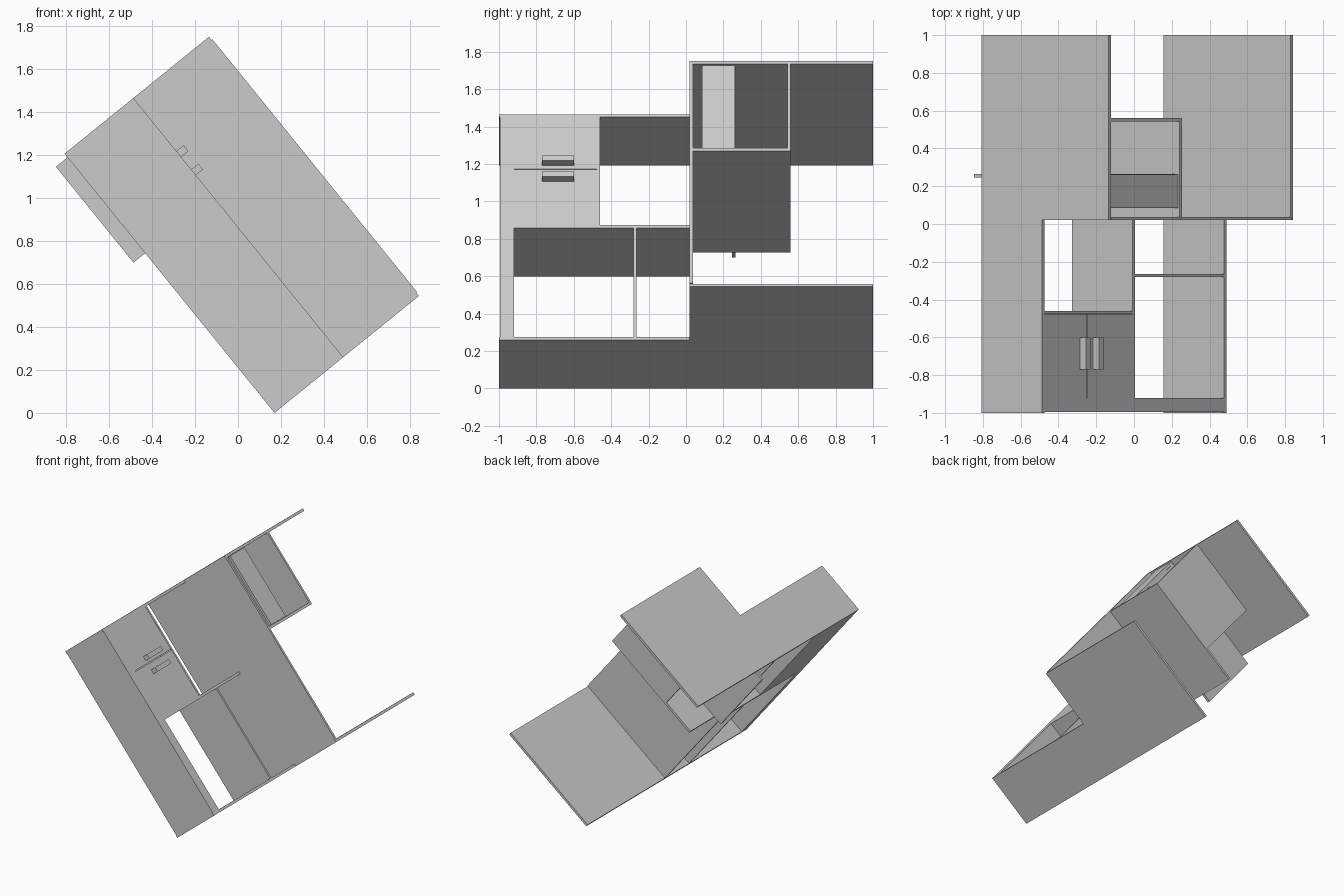
import bpy, bmesh, math
from mathutils import Matrix, Vector

if "Cube" in bpy.data.objects:
    bpy.data.objects.remove(bpy.data.objects["Cube"], do_unlink=True)

grey = bpy.data.materials.new("light grey")
grey.use_nodes = True
color = (0.6, 0.6, 0.6, 1)
grey.diffuse_color = color
grey.node_tree.nodes["Principled BSDF"].inputs["Base Color"].default_value = color

# The desk is built upright (x = depth, y = width, z = height), then tipped over
TILT = Matrix.Translation((0.17, 0, 0)) @ Matrix.Rotation(math.radians(-39), 4, "Y")
HEIGHT, DEEP, SHALLOW, T = 1.553, 0.865, 0.412, 0.02


def prism(name, outline, low, high):
    """Extrude a depth/width outline between two heights."""
    bm = bmesh.new()
    face = bm.faces.new([bm.verts.new((x, y, low)) for x, y in outline])
    top = bmesh.ops.extrude_face_region(bm, geom=[face])["geom"]
    moved = [v for v in top if isinstance(v, bmesh.types.BMVert)]
    bmesh.ops.translate(bm, verts=moved, vec=Vector((0, 0, high - low)))
    bmesh.ops.recalc_face_normals(bm, faces=bm.faces)
    mesh = bpy.data.meshes.new(name)
    bm.to_mesh(mesh)
    bm.free()
    mesh.materials.append(grey)
    obj = bpy.data.objects.new(name, mesh)
    obj.matrix_world = TILT
    bpy.context.collection.objects.link(obj)
    return obj


def board(name, depth, width, height):
    (a, b), (c, d) = depth, width
    return prism(name, [(a, c), (b, c), (b, d), (a, d)], *height)


# L-shaped top and base
ell = [(0, -1), (SHALLOW, -1), (SHALLOW, 0.02), (DEEP, 0.02), (DEEP, 1), (0, 1)]
prism("desk_top", ell, HEIGHT - T, HEIGHT)
prism("base_panel", ell, 0, T)

inner = (T, HEIGHT - T)
board("end_post", (0, SHALLOW), (-0.995, -0.92), inner)
board("middle_partition", (0, DEEP + 0.005), (0.02, 0.037), inner)

# Shallow wing: shelf, lower divider and drawer unit
board("middle_shelf", (0, SHALLOW), (-0.92, 0.02), (0.77, 0.79))
board("lower_divider", (0, SHALLOW), (-0.28, -0.265), (T, 0.77))
board("drawer_case", (0, SHALLOW - 0.01), (-0.92, -0.46), (0.79, HEIGHT - T))
board("drawer_case_side", (0, SHALLOW), (-0.475, -0.46), (0.79, HEIGHT - T))
for label, span, grip in (("lower", (0.79, 1.172), (1.09, 1.125)),
                          ("upper", (1.178, HEIGHT - T), (1.2, 1.235))):
    board(label + "_drawer_front", (0.39, SHALLOW), (-0.92, -0.477), span)
    board(label + "_drawer_handle", (SHALLOW, 0.455), (-0.77, -0.6), grip)

# Deep wing: hanging compartment with its upright insert
board("compartment_floor", (0, DEEP), (0.037, 0.56), (0.935, 0.955))
board("compartment_side", (0.27, DEEP), (0.543, 0.56), (0.955, HEIGHT - T))
board("insert_front", (0.835, 0.855), (0.085, 0.262), (0.957, 1.531))
board("insert_side", (-0.07, 0.835), (0.245, 0.265), (0.957, 1.531))
